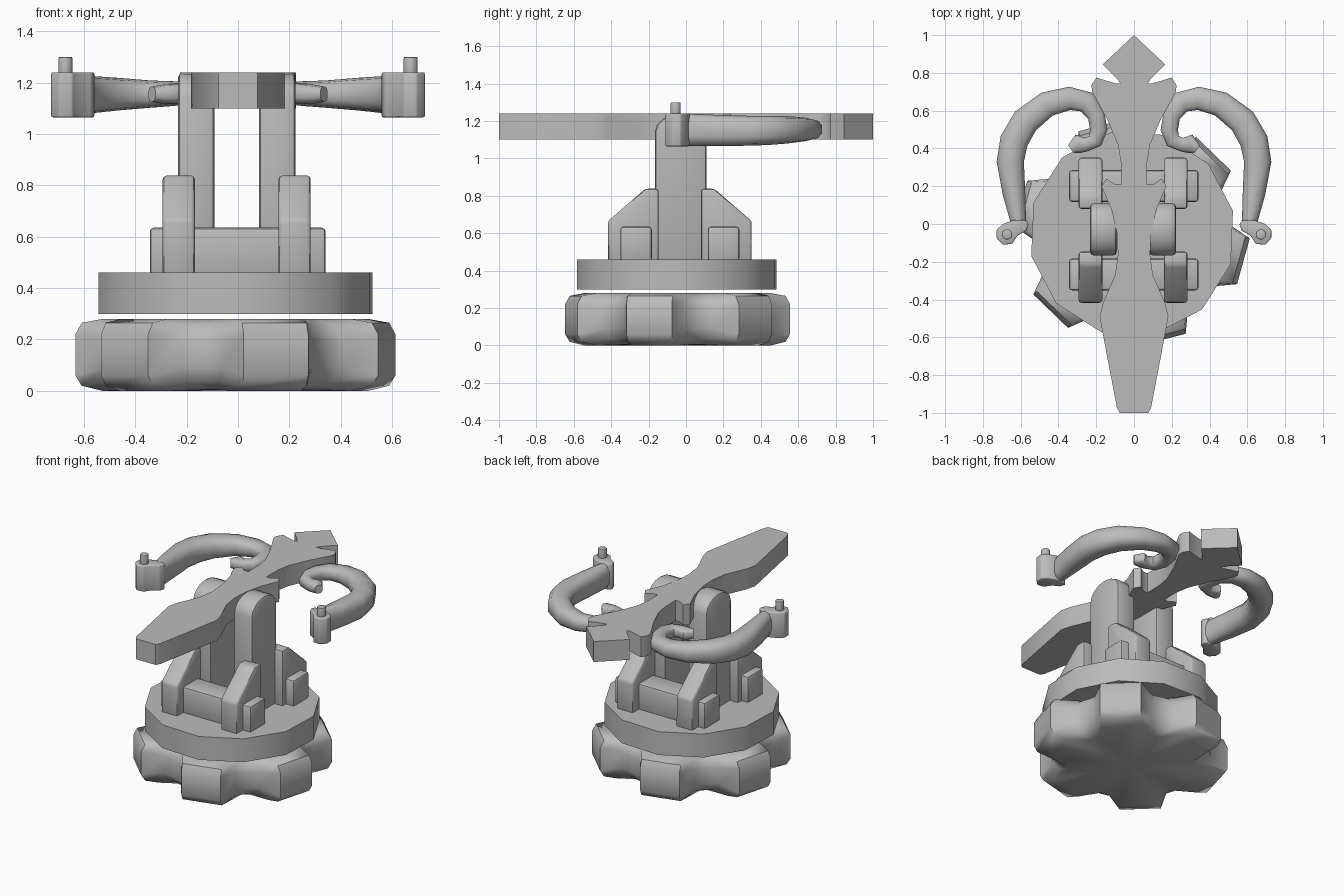
import bpy, bmesh, math
from mathutils import Vector

if "Cube" in bpy.data.objects:
    bpy.data.objects.remove(bpy.data.objects["Cube"])

grey = bpy.data.materials.new("plain_grey")
grey.use_nodes = True
COLOUR = (0.5, 0.5, 0.5, 1)
grey.diffuse_color = COLOUR
grey.node_tree.nodes["Principled BSDF"].inputs["Base Color"].default_value = COLOUR

CX, CY = -0.005, -0.033   # centre of the lower mechanism


def finish(name, bm, bevel=0, segments=2, angle=40):
    """Turn a bmesh into a shaded, optionally bevelled object."""
    bmesh.ops.recalc_face_normals(bm, faces=bm.faces)
    mesh = bpy.data.meshes.new(name)
    bm.to_mesh(mesh)
    bm.free()
    mesh.materials.append(grey)
    ob = bpy.data.objects.new(name, mesh)
    bpy.context.collection.objects.link(ob)
    bpy.ops.object.select_all(action="DESELECT")
    ob.select_set(True)
    bpy.context.view_layer.objects.active = ob
    if bevel:
        mod = ob.modifiers.new("soft_edges", "BEVEL")
        mod.width, mod.segments = bevel, segments
        mod.limit_method = "ANGLE"
        bpy.ops.object.modifier_apply(modifier=mod.name)
    bpy.ops.object.shade_smooth_by_angle(angle=math.radians(angle))


def prism(name, outline, lo, hi, axis="z", **kw):
    """Extrude a 2D outline: xy along z, or yz along x."""
    place = (lambda a, b, h: (a, b, h)) if axis == "z" else (lambda a, b, h: (h, a, b))
    bm = bmesh.new()
    face = bm.faces.new([bm.verts.new(place(a, b, lo)) for a, b in outline])
    grown = bmesh.ops.extrude_face_region(bm, geom=[face])["geom"]
    verts = [g for g in grown if isinstance(g, bmesh.types.BMVert)]
    bmesh.ops.translate(bm, verts=verts, vec=Vector(place(0, 0, hi - lo)))
    finish(name, bm, **kw)


def ring(n, radius, x, y, start=0):
    return [(x + radius * math.cos(start + i * math.tau / n),
             y + radius * math.sin(start + i * math.tau / n)) for i in range(n)]


def loft(name, loops, tips=(), angle=50):
    """Skin equal loops of points; close with flat caps or a fan to each tip."""
    bm = bmesh.new()
    rows = [[bm.verts.new(p) for p in loop] for loop in loops]
    n = len(rows[0])
    for p, q in zip(rows, rows[1:]):
        for k in range(n):
            m = (k + 1) % n
            bm.faces.new((p[k], p[m], q[m], q[k]))
    if tips:
        for row, tip in zip((rows[0], rows[-1]), tips):
            v = bm.verts.new(tip)
            for k in range(n):
                bm.faces.new((row[k], row[(k + 1) % n], v))
    else:
        bm.faces.new(rows[0])
        bm.faces.new(rows[-1])
    finish(name, bm, angle=angle)


def gear_loop(tooth, root, tooth_z, root_z):
    """One level of the toothed base: six square teeth and rounded valleys."""
    loop = []
    for i in range(6):
        a = math.radians(45 + 60 * i)
        for r, w, z in ((root, -0.18, root_z), (tooth, -0.13, tooth_z),
                        (tooth, 0.13, tooth_z), (root, 0.18, root_z)):
            loop.append((-0.01 + r * math.cos(a) - w * math.sin(a),
                         -0.045 + 0.965 * (r * math.sin(a) + w * math.cos(a)), z))
    return loop


# Toothed base, chamfered top and bottom
loft("toothed_base", [gear_loop(0.5, 0.36, 0, 0.005), gear_loop(0.585, 0.43, 0.02, 0.035),
                      gear_loop(0.61, 0.475, 0.06, 0.09), gear_loop(0.61, 0.475, 0.22, 0.2),
                      gear_loop(0.585, 0.44, 0.265, 0.255), gear_loop(0.5, 0.37, 0.28, 0.28)],
     tips=((-0.01, -0.045, 0.005), (-0.01, -0.045, 0.28)))

# Turntable, clear of the base
prism("turntable", ring(12, 0.547, -0.01, -0.05, math.radians(12.6)), 0.3, 0.46)

# Front and back axle bars with sloped brackets
bracket = [(0.113, 0.45), (0.113, 0.838), (0.185, 0.838), (0.384, 0.665), (0.384, 0.45)]
bar = [(0.15, 0.45), (0.15, 0.635), (0.318, 0.635), (0.318, 0.45)]
for word, flip in (("front", -1), ("back", 1)):
    prism(word + "_axle_bar", [(CY + flip * y, z) for y, z in bar],
          -0.343, 0.341, axis="x", bevel=0.015)
    for side, s in (("left", 1), ("right", -1)):
        lo, hi = sorted((CX + s * 0.163, CX + s * 0.288))
        prism(f"{word}_{side}_bracket", [(CY + flip * y, z) for y, z in bracket],
              lo, hi, axis="x", bevel=0.015)

# Two upright columns with rounded tops
column = [(0.11, 0.45), (0.11, 1.14)]
for i in range(1, 8):
    t = i * math.pi / 8
    column.append((-0.028 + 0.138 * math.cos(t), 1.14 + 0.1 * math.sin(t)))
column += [(-0.167, 1.14), (-0.167, 0.45)]
for side, s in (("left", 1), ("right", -1)):
    lo, hi = sorted((CX + s * 0.086, CX + s * 0.228))
    prism(side + "_column", column, lo, hi, axis="x", bevel=0.02)

# Long blade with hooked middle and flared tail
half = [(0.075, -1), (0.09, -0.975), (0.135, -0.74), (0.182, -0.49), (0.165, -0.42),
        (0.1, -0.27), (0.085, -0.16), (0.09, -0.05), (0.12, 0.08), (0.172, 0.2),
        (0.145, 0.24), (0.1, 0.21), (0.068, 0.21), (0.07, 0.33), (0.085, 0.42),
        (0.14, 0.55), (0.222, 0.7), (0.225, 0.735), (0.2, 0.775), (0.1, 0.745)]
prism("blade", half + [(-x, y) for x, y in reversed(half)], 1.1, 1.24, angle=50)
prism("blade_arrowhead", [(0.07, 0.74), (0.09, 0.77), (0.165, 0.845), (0, 1),
                          (-0.165, 0.845), (-0.09, 0.77), (-0.07, 0.74)], 1.1, 1.24)

# Curled arms: x, y, z, half width, half height along the centre line
arm = [(0.61, -0.02, 1.153, 0.045, 0.086), (0.615, 0.03, 1.153, 0.045, 0.086),
       (0.635, 0.16, 1.15, 0.062, 0.083), (0.655, 0.33, 1.148, 0.075, 0.08),
       (0.635, 0.44, 1.15, 0.078, 0.078), (0.575, 0.545, 1.153, 0.077, 0.073),
       (0.46, 0.635, 1.155, 0.07, 0.063), (0.34, 0.665, 1.155, 0.064, 0.053),
       (0.25, 0.645, 1.157, 0.06, 0.048), (0.2, 0.575, 1.16, 0.048, 0.045),
       (0.187, 0.5, 1.16, 0.048, 0.043), (0.205, 0.44, 1.158, 0.042, 0.04),
       (0.255, 0.42, 1.156, 0.038, 0.038), (0.295, 0.425, 1.155, 0.052, 0.037),
       (0.335, 0.397, 1.155, 0.025, 0.03)]
knob = [(0.727, -0.03), (0.727, -0.075), (0.695, -0.11), (0.645, -0.105), (0.615, -0.06),
        (0.57, -0.035), (0.558, 0), (0.575, 0.02), (0.64, 0.02), (0.695, 0)]


def soft_square(t):
    """Cross-section point between a circle and a square."""
    return [math.copysign(abs(v) ** 0.75, v) for v in (math.cos(t), math.sin(t))]


for side, s in (("left", 1), ("right", -1)):
    loops = []
    for i, (x, y, z, w, h) in enumerate(arm):
        before, after = arm[max(i - 1, 0)], arm[min(i + 1, len(arm) - 1)]
        d = Vector((after[0] - before[0], after[1] - before[1])).normalized()
        section = [soft_square((k + 0.5) * math.tau / 10) for k in range(10)]
        loops.append([(s * (x - d.y * w * u), y + d.x * w * u, z + h * v) for u, v in section])
    loft(side + "_curled_arm", loops)
    prism(side + "_arm_knob", [(s * x, y) for x, y in knob], 1.065, 1.24, bevel=0.006, angle=55)
    prism(side + "_arm_pin", ring(10, 0.028, s * 0.672, -0.055), 1.22, 1.3, bevel=0.005)
